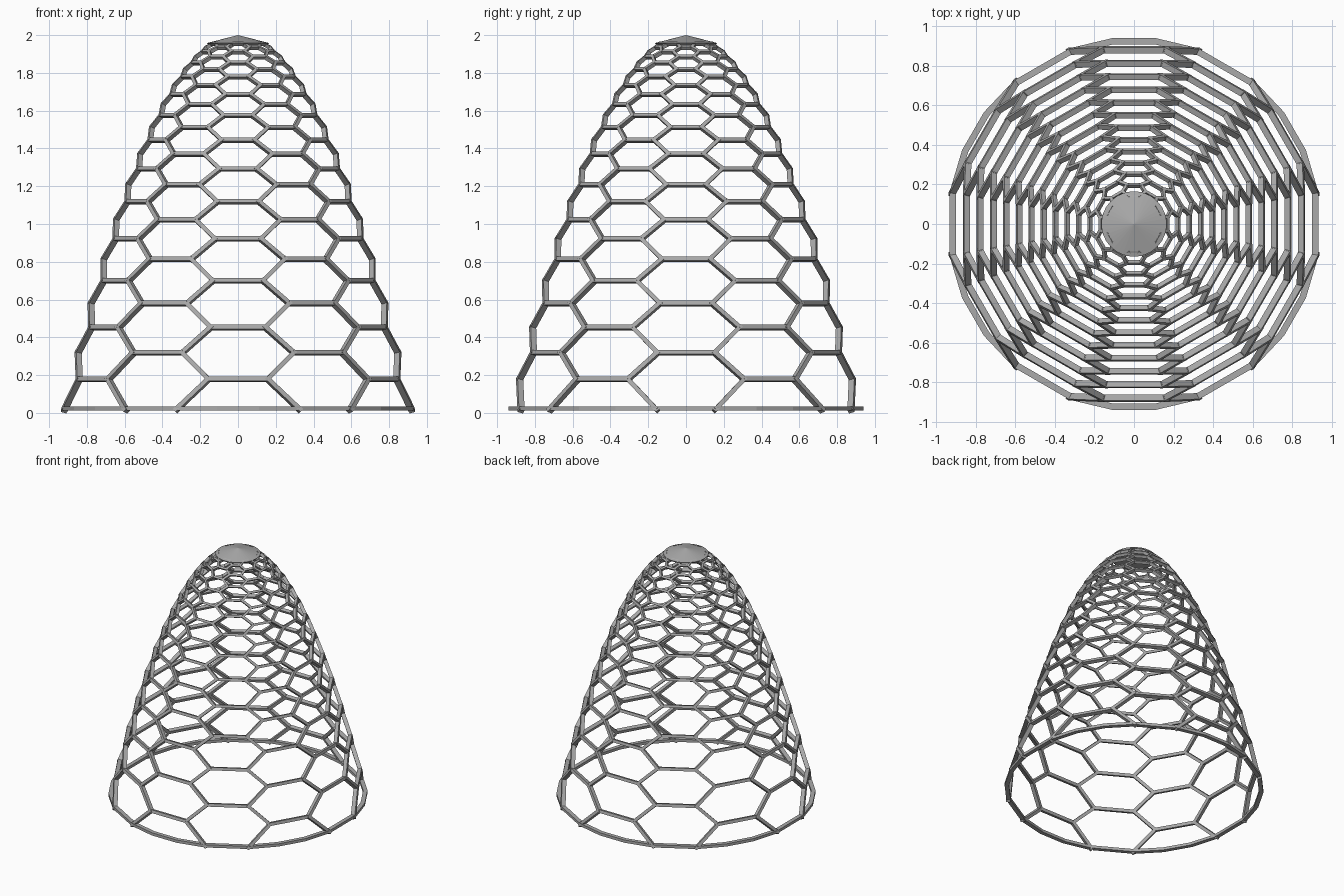
import bpy, bmesh, math
from mathutils import Matrix, Vector

if "Cube" in bpy.data.objects:
    bpy.data.objects.remove(bpy.data.objects["Cube"], do_unlink=True)

grey = bpy.data.materials.new("plain grey")
grey.use_nodes = True
colour = (0.4, 0.4, 0.4, 1)
grey.diffuse_color = colour
grey.node_tree.nodes["Principled BSDF"].inputs["Base Color"].default_value = colour

RADIUS, HEIGHT = 0.937, 2.0
COLUMNS, ROWS = 12, 26
STEP = math.radians(360 / COLUMNS)
HALF = STEP / 3          # half of the angle one bar spans


def row_fraction(row):
    return 0.9925 - 0.0381 * row + 0.00018 * row * row


def node(row, angle):
    """Lattice point on the parabolic dome, angle measured from the front."""
    s = row_fraction(row)
    z = HEIGHT * (1 - s * s) if row else 0.024
    r = RADIUS * s
    return Vector((r * math.sin(angle), -r * math.cos(angle), z))


def dome_normal(p):
    return Vector((p.x, p.y, RADIUS ** 2 / (2 * HEIGHT))).normalized()


def beam(bm, a, b, normal, width, depth, extra):
    """Rectangular bar from a to b, its depth along the normal."""
    along = (b - a).normalized()
    side = normal.cross(along).normalized()
    out = along.cross(side)
    rot = Matrix((side, out, along)).transposed().to_4x4()
    size = Matrix.Diagonal((width, depth, (b - a).length + 2 * extra, 1))
    bmesh.ops.create_cube(bm, size=1, matrix=Matrix.Translation((a + b) / 2) @ rot @ size)


def finish(bm, name):
    mesh = bpy.data.meshes.new(name)
    bmesh.ops.recalc_face_normals(bm, faces=bm.faces)
    bm.to_mesh(mesh)
    bm.free()
    mesh.materials.append(grey)
    obj = bpy.data.objects.new(name, mesh)
    bpy.context.collection.objects.link(obj)


# Lattice: level bars and the slanted struts that link them into hexagons
bars, struts = bmesh.new(), bmesh.new()
for row in range(ROWS):
    thin = 1 - 0.4 * row / ROWS
    width, depth = 0.024 * thin, 0.032 * thin
    for col in range(COLUMNS):
        if (col + row) % 2 == 0:
            continue
        mid = col * STEP
        left, right = node(row, mid - HALF), node(row, mid + HALF)
        if row:
            beam(bars, left, right, dome_normal((left + right) / 2), width, depth, 0.006 * thin)
        if row < ROWS - 1:
            for sign in (-1, 1):
                a = node(row, mid + sign * HALF)
                b = node(row + 1, mid + sign * (STEP - HALF))
                beam(struts, a, b, dome_normal((a + b) / 2), width, depth, 0.012 * thin)
finish(bars, "level_bars")
finish(struts, "slanted_struts")

# Base ring: one chord across each bar, three across each gap
angles = []
for col in range(1, COLUMNS, 2):
    end = col * STEP + HALF
    angles += [col * STEP - HALF, end, end + HALF * 4 / 3, end + HALF * 8 / 3]
ring = bmesh.new()
for i, angle in enumerate(angles):
    a, b = node(0, angle), node(0, angles[(i + 1) % len(angles)])
    mid = (a + b) / 2
    beam(ring, a, b, Vector((mid.x, mid.y, 0)), 0.022, 0.032, 0.003)
# Feet where the lowest struts reach the ground
for col in range(1, COLUMNS, 2):
    for sign in (-1, 1):
        a = node(0, col * STEP + sign * HALF)
        away = a - node(1, col * STEP + sign * (STEP - HALF))
        away.normalize()
        beam(ring, a, a + away * 0.022, dome_normal(a), 0.023, 0.031, 0)
finish(ring, "base_ring")

# Cap: shallow cone with a tapered rim
cap = bmesh.new()
for r1, r2, z1, z2 in ((0.165, 0, 1.958, 2.0), (0.15, 0.165, 1.943, 1.958)):
    bmesh.ops.create_cone(cap, cap_ends=True, segments=36, radius1=r1, radius2=r2,
                          depth=z2 - z1, matrix=Matrix.Translation((0, 0, (z1 + z2) / 2)))
finish(cap, "top_cap")
